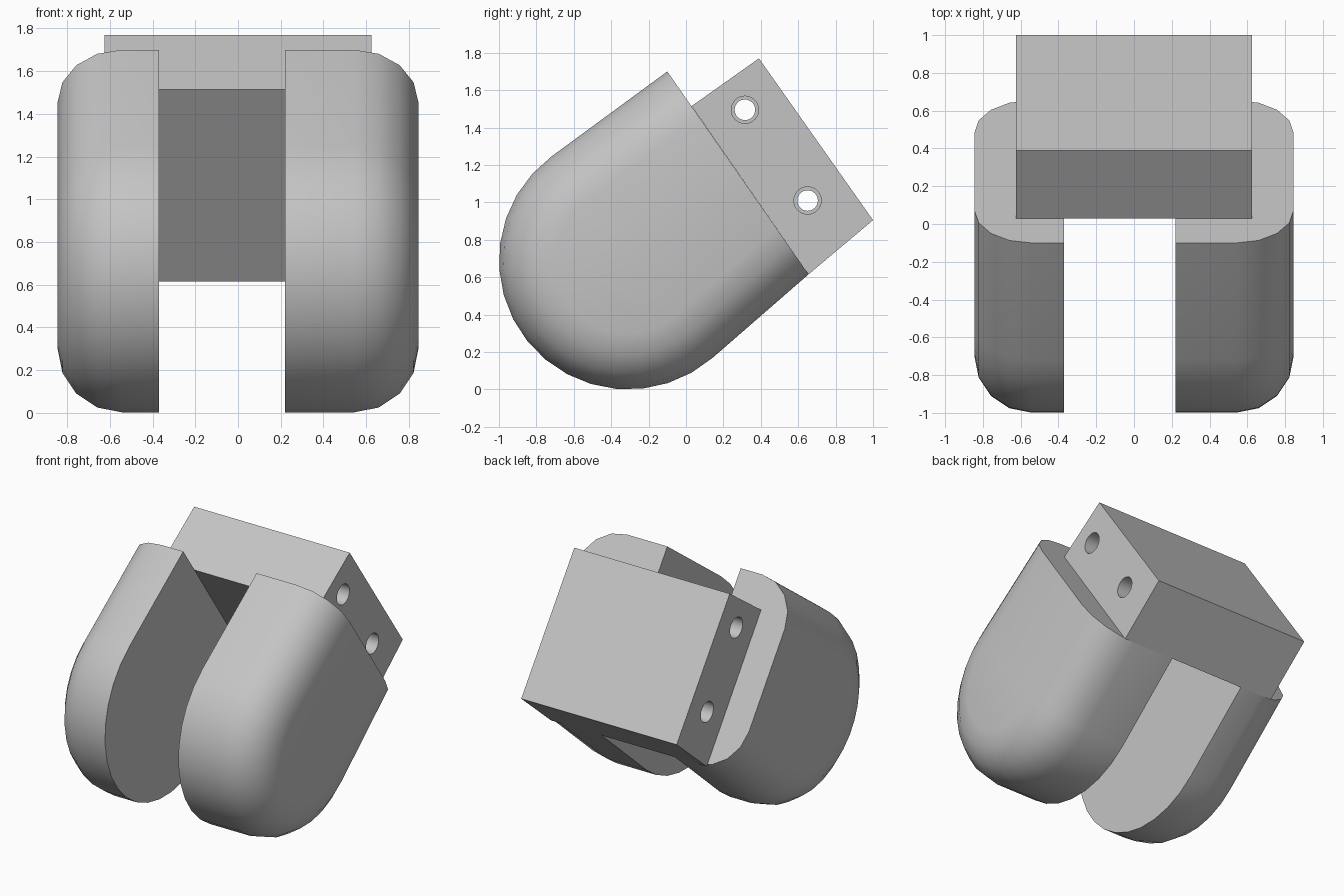
import bpy, bmesh, math
from mathutils import Vector

if "Cube" in bpy.data.objects:
    bpy.data.objects.remove(bpy.data.objects["Cube"])

grey = bpy.data.materials.new("light_grey")
grey.use_nodes = True
COLOUR = (0.55, 0.55, 0.55, 1)
grey.diffuse_color = COLOUR
grey.node_tree.nodes["Principled BSDF"].inputs["Base Color"].default_value = COLOUR


def make_object(name, bm):
    bmesh.ops.recalc_face_normals(bm, faces=bm.faces)
    mesh = bpy.data.meshes.new(name)
    bm.to_mesh(mesh)
    bm.free()
    mesh.materials.append(grey)
    ob = bpy.data.objects.new(name, mesh)
    bpy.context.collection.objects.link(ob)
    return ob


def smooth(ob, degrees):
    bpy.ops.object.select_all(action='DESELECT')
    ob.select_set(True)
    bpy.context.view_layer.objects.active = ob
    bpy.ops.object.shade_smooth_by_angle(angle=math.radians(degrees))


# Side outline in (y, z): a round nose with two tangents ending on a slanted cut
CENTRE, RADIUS = Vector((-0.31, 0.69)), 0.69
CUT_TOP, CUT_LOW = Vector((-0.10, 1.70)), Vector((0.655, 0.615))
CUT_DIR = (CUT_LOW - CUT_TOP).normalized()
A_TOP, A_LOW = math.radians(126.3), math.radians(311.05)
ARC_STEPS = 16


def polar(a):
    return Vector((math.cos(a), math.sin(a)))


def outline(inset):
    """Outline shrunk by inset, with both ends kept on the cut plane."""
    top = CUT_TOP - CUT_DIR * (inset / CUT_DIR.dot(polar(A_TOP)))
    low = CUT_LOW - CUT_DIR * (inset / CUT_DIR.dot(polar(A_LOW)))
    arc = [CENTRE + polar(A_TOP + (A_LOW - A_TOP) * i / ARC_STEPS) * (RADIUS - inset)
           for i in range(ARC_STEPS + 1)]
    return [top] + arc + [low]


def lobe(name, side, inner_x):
    """Rounded cheek: flat inner wall, outer rim rounded over."""
    outer_x, fillet, steps = 0.845, 0.30, 4
    sections = [(inner_x, 0.0)]
    for k in range(steps + 1):
        a = math.pi / 2 * k / steps
        sections.append((outer_x - fillet * (1 - math.sin(a)), fillet * (1 - math.cos(a))))
    bm = bmesh.new()
    rings = [[bm.verts.new((side * x, p.x, p.y)) for p in outline(inset)]
             for x, inset in sections]
    for a, b in zip(rings, rings[1:]):
        for i in range(len(a) - 1):
            bm.faces.new((a[i], a[i + 1], b[i + 1], b[i]))
    bm.faces.new(rings[0])
    bm.faces.new(rings[-1])
    bm.faces.new([r[0] for r in rings] + [r[-1] for r in reversed(rings)])
    smooth(make_object(name, bm), 35)


lobe("left_cheek", 1, 0.22)
lobe("right_cheek", -1, 0.37)

# Mounting block behind the cheeks
HALF = 0.625
bm = bmesh.new()
side = [(0.03, 1.515), (0.39, 1.77), (1.0, 0.905), (0.655, 0.615)]
face = bm.faces.new([bm.verts.new((-HALF, y, z)) for y, z in side])
ext = bmesh.ops.extrude_face_region(bm, geom=[face])
bmesh.ops.translate(bm, vec=(2 * HALF, 0, 0),
                    verts=[v for v in ext["geom"] if isinstance(v, bmesh.types.BMVert)])
block = make_object("mounting_block", bm)

# Cutter: two stepped bolt holes across the block
SEG, WIDE, NARROW, STEP = 32, 0.073, 0.055, 0.32
bm = bmesh.new()
for y, z in ((0.315, 1.495), (0.65, 1.01)):
    rings = []
    for x, r in ((-0.7, WIDE), (-STEP, WIDE), (-STEP, NARROW),
                 (STEP, NARROW), (STEP, WIDE), (0.7, WIDE)):
        rings.append([bm.verts.new((x, y + r * math.cos(math.tau * i / SEG),
                                    z + r * math.sin(math.tau * i / SEG))) for i in range(SEG)])
    for a, b in zip(rings, rings[1:]):
        for i in range(SEG):
            j = (i + 1) % SEG
            bm.faces.new((a[i], a[j], b[j], b[i]))
    bm.faces.new(rings[0])
    bm.faces.new(rings[-1])
cutter = make_object("bolt_hole_cutter", bm)
cutter.hide_render = True

mod = block.modifiers.new("bolt_holes", 'BOOLEAN')
mod.operation = 'DIFFERENCE'
mod.solver = 'EXACT'
mod.object = cutter
bpy.context.view_layer.objects.active = block
bpy.ops.object.modifier_apply(modifier=mod.name)
bpy.data.objects.remove(cutter)
smooth(block, 30)
